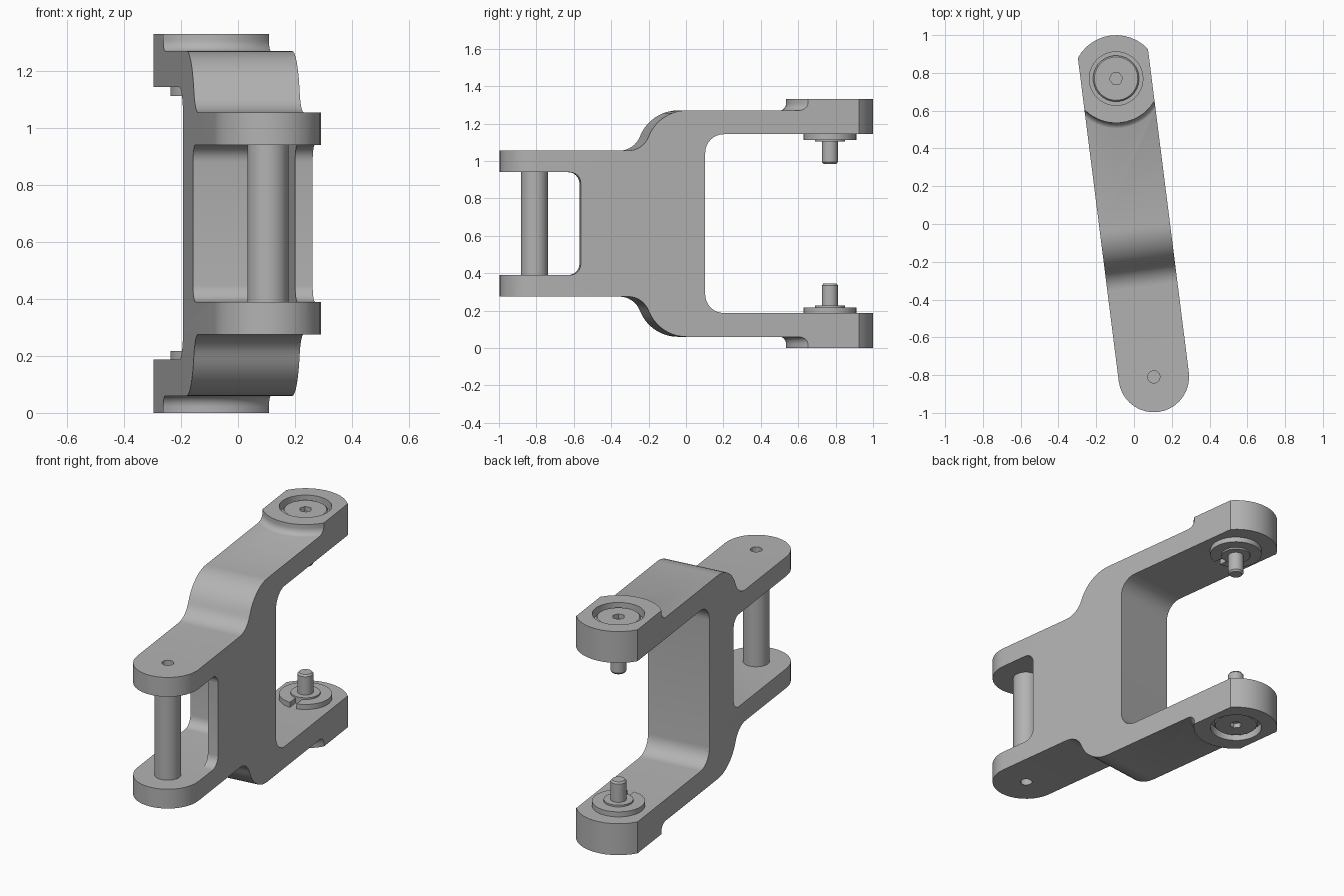
import bpy, bmesh
from math import sin, cos, pi, radians
from mathutils import Matrix

cube = bpy.data.objects.get("Cube")
if cube:
    bpy.data.objects.remove(cube, do_unlink=True)

H = 1.33            # overall height, mirrored about H / 2
W = 0.187           # half width of the arm
PIVOT = 0.796       # pivots sit at -PIVOT (front) and +PIVOT (back)
HEAD = 0.23         # radius of the back heads
PLACE = Matrix.Translation((0.005, -0.02, 0)) @ Matrix.Rotation(radians(7.2), 4, 'Z')

steel = bpy.data.materials.new("grey steel")
steel.use_nodes = True
steel.diffuse_color = (0.45, 0.45, 0.45, 1)
steel.node_tree.nodes["Principled BSDF"].inputs["Base Color"].default_value = (0.45, 0.45, 0.45, 1)


def finish(name, bm):
    bmesh.ops.recalc_face_normals(bm, faces=bm.faces)
    mesh = bpy.data.meshes.new(name)
    bm.to_mesh(mesh)
    bm.free()
    mesh.materials.append(steel)
    ob = bpy.data.objects.new(name, mesh)
    bpy.context.scene.collection.objects.link(ob)
    return ob


def arc(cx, cy, r, a0, a1, n):
    angles = [radians(a0 + (a1 - a0) * i / n) for i in range(n + 1)]
    return [(cx + r * cos(a), cy + r * sin(a)) for a in angles]


def prism(name, pts, lo, hi, along_x=True):
    """Extrude a side outline (y, z) along x, or a plan outline (x, y) along z."""
    bm = bmesh.new()
    rings = [[bm.verts.new((t, a, b) if along_x else (a, b, t)) for a, b in pts] for t in (lo, hi)]
    for ring in rings:
        bm.faces.new(ring)
    for i in range(len(pts)):
        j = (i + 1) % len(pts)
        bm.faces.new((rings[0][i], rings[0][j], rings[1][j], rings[1][i]))
    return finish(name, bm)


def lathe(name, profile, y, n=32, flip=False):
    """Turn an open (radius, z) profile about a vertical axis and cap both ends."""
    bm = bmesh.new()
    rings = []
    for r, z in profile:
        z = H - z if flip else z
        rings.append([bm.verts.new((r * cos(2 * pi * i / n), y + r * sin(2 * pi * i / n), z))
                      for i in range(n)])
    bm.faces.new(rings[0])
    bm.faces.new(rings[-1])
    for a, b in zip(rings, rings[1:]):
        for i in range(n):
            j = (i + 1) % n
            bm.faces.new((a[i], a[j], b[j], b[i]))
    return finish(name, bm)


def boolean(target, tool, op='DIFFERENCE'):
    mod = target.modifiers.new("cut", 'BOOLEAN')
    mod.object, mod.operation, mod.solver = tool, op, 'EXACT'
    bpy.ops.object.select_all(action='DESELECT')
    bpy.context.view_layer.objects.active = target
    target.select_set(True)
    bpy.ops.object.modifier_apply(modifier=mod.name)
    bpy.data.objects.remove(tool, do_unlink=True)


# Side outline: front fork, S-shaped shoulder, back arm and rounded back opening
upper = [(-1.1, 1.055)]
upper += arc(-0.316, 1.175, 0.12, -90, -21.6, 8)
upper += arc(0, 1.05, 0.22, 158.4, 90, 10)[1:]
upper += [(1.2, 1.27), (1.2, 1.143)]
upper += arc(0.2, 1.043, 0.1, 90, 180, 8)
lower = [(y, H - z) for y, z in reversed(upper)]
bracket = prism("bracket_body", upper + lower, -0.3, 0.3)

# Raised head pads with a concave fillet at their foot
fillet = arc(0.275, 1.308, 0.04, 270, 180, 6)
for flip in (False, True):
    pad = lathe("head_pad", [(0.275, 1.2)] + fillet + [(0.235, H)], PIVOT, 48, flip)
    boolean(bracket, pad, 'UNION')

# Plan outline: round front, flat sides, wider clipped round back
front = arc(0, -PIVOT, W, 180, 360, 18)
back = arc(0, PIVOT, HEAD, 35.6, 144.4, 12)
boolean(bracket, prism("plan", front + back, -0.1, H + 0.1, False), 'INTERSECT')


# Front opening, with a deeper pocket behind a lip on the left side
def slot(depth, x0, x1):
    r = 0.06
    pts = [(-1.3, 0.39)] + arc(depth - r, 0.39 + r, r, -90, 0, 6)
    pts += arc(depth - r, 0.94 - r, r, 0, 90, 6) + [(-1.3, 0.94)]
    return prism("slot", pts, x0, x1)


boolean(bracket, slot(-0.57, -0.4, 0.4))
boolean(bracket, slot(-0.18, -0.4, 0.125))

parts = [bracket]
for flip, side in ((False, "upper"), (True, "lower")):
    # Counterbore in the head and small hole in the fork
    boolean(bracket, lathe("bore", [(0.142, 1.28), (0.142, 1.4)], PIVOT, 32, flip))
    boolean(bracket, lathe("hole", [(0.033, 0.99), (0.033, 1.2)], -PIVOT, 12, flip))

    # Bolt cap with hexagonal socket
    cap = lathe(side + "_bolt_cap", [(0.122, 1.27), (0.122, 1.305), (0.115, 1.312)], PIVOT, 32, flip)
    boolean(cap, lathe("socket", [(0.035, 1.285), (0.035, 1.4)], PIVOT, 6, flip))

    # Split washer on the inner face
    washer = lathe(side + "_washer", [(0.143, 1.15), (0.143, 1.113)], PIVOT, 32, flip)
    gap = [(-0.02, 0.6), (0.02, 0.6), (0.02, PIVOT - 0.06), (-0.02, PIVOT - 0.06)]
    boolean(washer, prism("gap", gap, -0.1, H + 0.1, False))

    # Collar and stub pin pointing inwards
    stub = lathe(side + "_stub_pin", [(0.08, 1.15), (0.08, 1.103), (0.043, 1.103),
                                      (0.043, 0.995), (0.035, 0.985)], PIVOT, 32, flip)
    parts += [cap, washer, stub]

# Cross pin between the front fork plates
parts.append(lathe("front_cross_pin", [(0.072, 0.385), (0.072, 0.945)], -PIVOT))

# Turn everything into place and smooth the round faces
bpy.ops.object.select_all(action='DESELECT')
for ob in parts:
    ob.data.transform(PLACE)
    ob.select_set(True)
bpy.context.view_layer.objects.active = bracket
bpy.ops.object.shade_smooth_by_angle(angle=radians(30))
